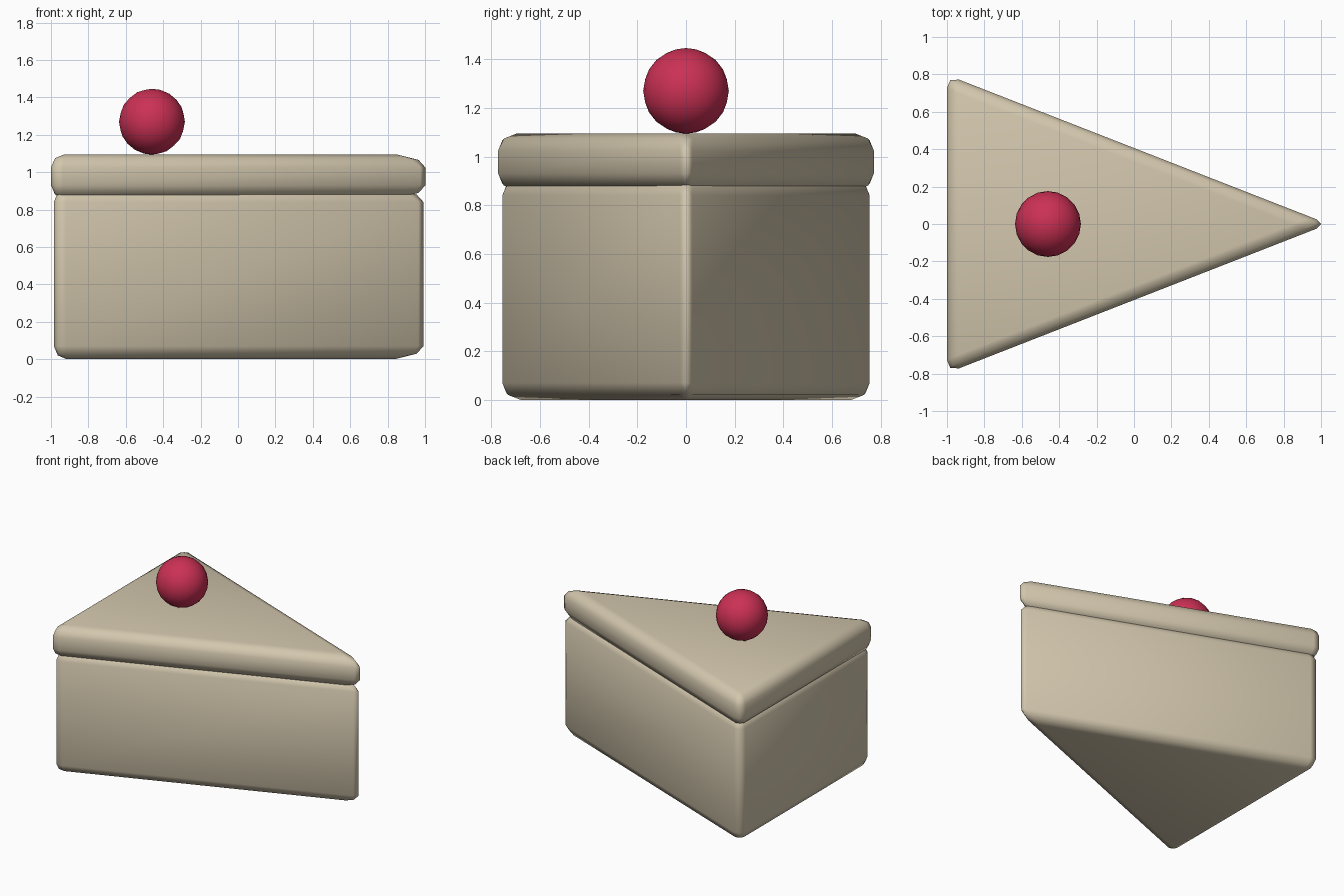
import bpy
import bmesh

cube = bpy.data.objects.get("Cube")
if cube:
    bpy.data.objects.remove(cube, do_unlink=True)


def material(name, rgb):
    mat = bpy.data.materials.new(name)
    mat.use_nodes = True
    mat.diffuse_color = (*rgb, 1)
    mat.node_tree.nodes["Principled BSDF"].inputs["Base Color"].default_value = (*rgb, 1)
    return mat


def add_object(name, bm, mat):
    bmesh.ops.recalc_face_normals(bm, faces=bm.faces)
    for face in bm.faces:
        face.smooth = True
    mesh = bpy.data.meshes.new(name)
    bm.to_mesh(mesh)
    bm.free()
    mesh.materials.append(mat)
    obj = bpy.data.objects.new(name, mesh)
    bpy.context.collection.objects.link(obj)
    return obj


def wedge(name, back, tip, half_width, bottom, top, mat):
    """Triangular slab with softly rounded edges."""
    bm = bmesh.new()
    outline = [(back, -half_width), (tip, 0), (back, half_width)]
    base = bm.faces.new([bm.verts.new((x, y, bottom)) for x, y in outline])
    side = bmesh.ops.extrude_face_region(bm, geom=[base])["geom"]
    moved = [v for v in side if isinstance(v, bmesh.types.BMVert)]
    bmesh.ops.translate(bm, verts=moved, vec=(0, 0, top - bottom))
    # extruding keeps the starting face, so the slab is already closed
    bmesh.ops.recalc_face_normals(bm, faces=bm.faces)
    bmesh.ops.bevel(bm, geom=bm.edges[:], offset=0.07, segments=2,
                    profile=0.5, affect="EDGES")
    return add_object(name, bm, mat)


cream = material("cream", (0.65, 0.57, 0.42))
red = material("cherry red", (0.60, 0.03, 0.09))

# Sponge and icing
wedge("cake_sponge", -0.985, 1.03, 0.78, 0, 0.91, cream)
wedge("icing_layer", -1.0, 1.04, 0.797, 0.86, 1.095, cream)

# Cherry
ball = bmesh.new()
bmesh.ops.create_icosphere(ball, subdivisions=3, radius=0.176)
cherry = add_object("cherry", ball, red)
cherry.location = (-0.46, 0, 1.27)
